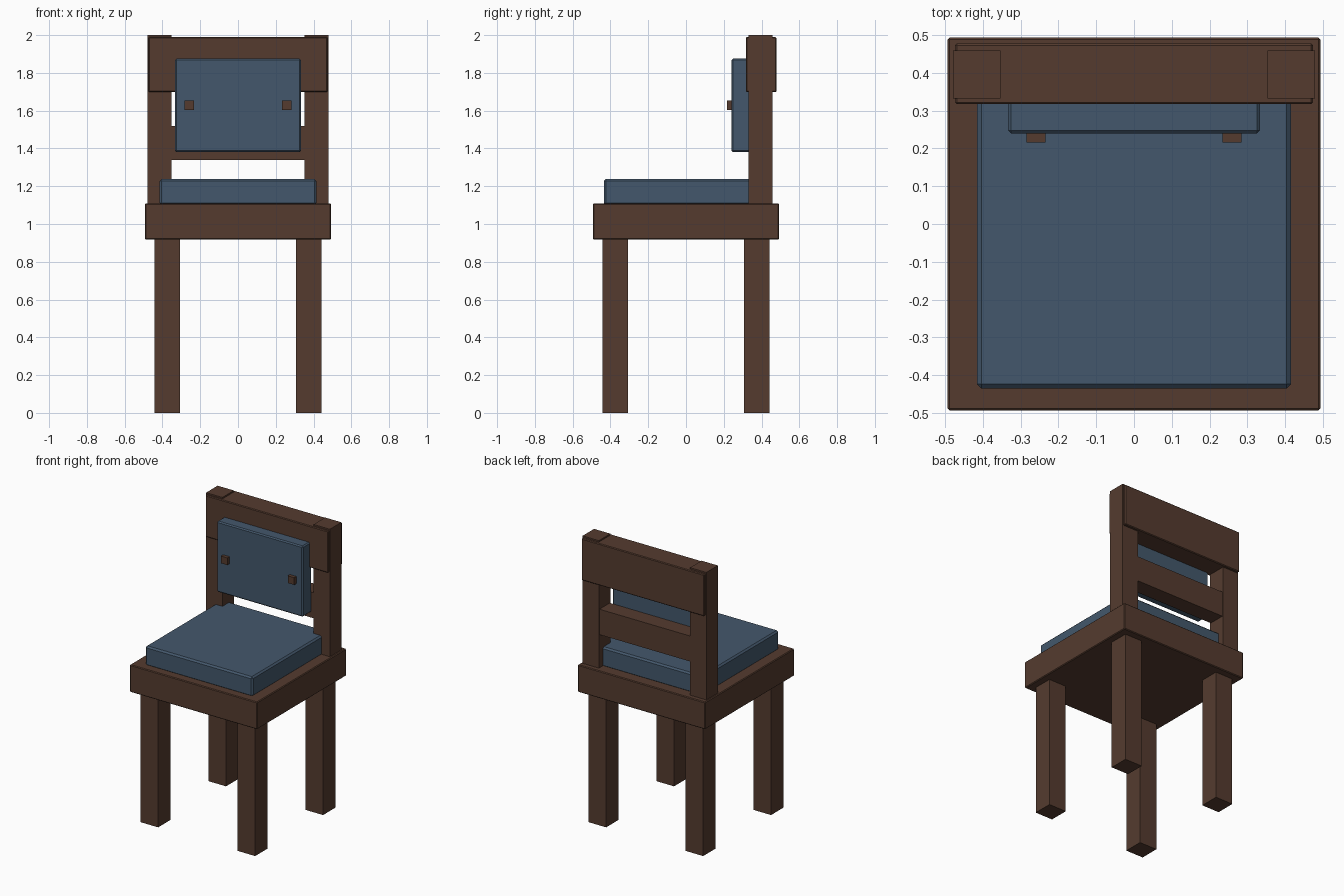
import bpy

if "Cube" in bpy.data.objects:
    bpy.data.objects.remove(bpy.data.objects["Cube"])


def material(name, rgb):
    m = bpy.data.materials.new(name)
    m.diffuse_color = (*rgb, 1.0)
    m.use_nodes = True
    m.node_tree.nodes["Principled BSDF"].inputs["Base Color"].default_value = m.diffuse_color
    return m


wood = material("dark_wood", (0.09, 0.044, 0.028))
fabric = material("blue_fabric", (0.057, 0.097, 0.15))


def box(name, x, y, z, mat, bevel=0.0):
    """Box given by (min, max) ranges, with an optional small chamfer."""
    bpy.ops.mesh.primitive_cube_add(
        size=1, location=[(a + b) / 2 for a, b in (x, y, z)])
    o = bpy.context.object
    o.name = name
    o.scale = [b - a for a, b in (x, y, z)]
    bpy.ops.object.transform_apply(location=False, rotation=False, scale=True)
    o.data.materials.append(mat)
    if bevel:
        m = o.modifiers.new("chamfer", "BEVEL")
        m.width = bevel
        m.segments = 1
    return o


def pair(name, x, y, z, mat):
    """Same box on both sides of x = 0."""
    box("right_" + name, x, y, z, mat)
    box("left_" + name, (-x[1], -x[0]), y, z, mat)


# Legs
pair("front_leg", (0.308, 0.443), (-0.443, -0.308), (0, 0.93), wood)
pair("back_leg", (0.308, 0.443), (0.308, 0.443), (0, 0.93), wood)

# Seat frame and cushion
box("seat", (-0.493, 0.493), (-0.493, 0.493), (0.917, 1.108), wood, 0.005)
box("seat_cushion", (-0.415, 0.415), (-0.435, 0.415), (1.10, 1.238), fabric, 0.011)

# Backrest frame
pair("back_post", (0.353, 0.479), (0.332, 0.459), (1.10, 2.0), wood)
box("top_rail", (-0.474, 0.474), (0.317, 0.478), (1.698, 1.99), wood, 0.005)
box("lower_rail", (-0.36, 0.36), (0.338, 0.453), (1.34, 1.518), wood)

# Back cushion with buttons
box("back_cushion", (-0.333, 0.333), (0.24, 0.338), (1.38, 1.875), fabric, 0.008)
pair("button", (0.234, 0.284), (0.216, 0.25), (1.603, 1.653), wood)
